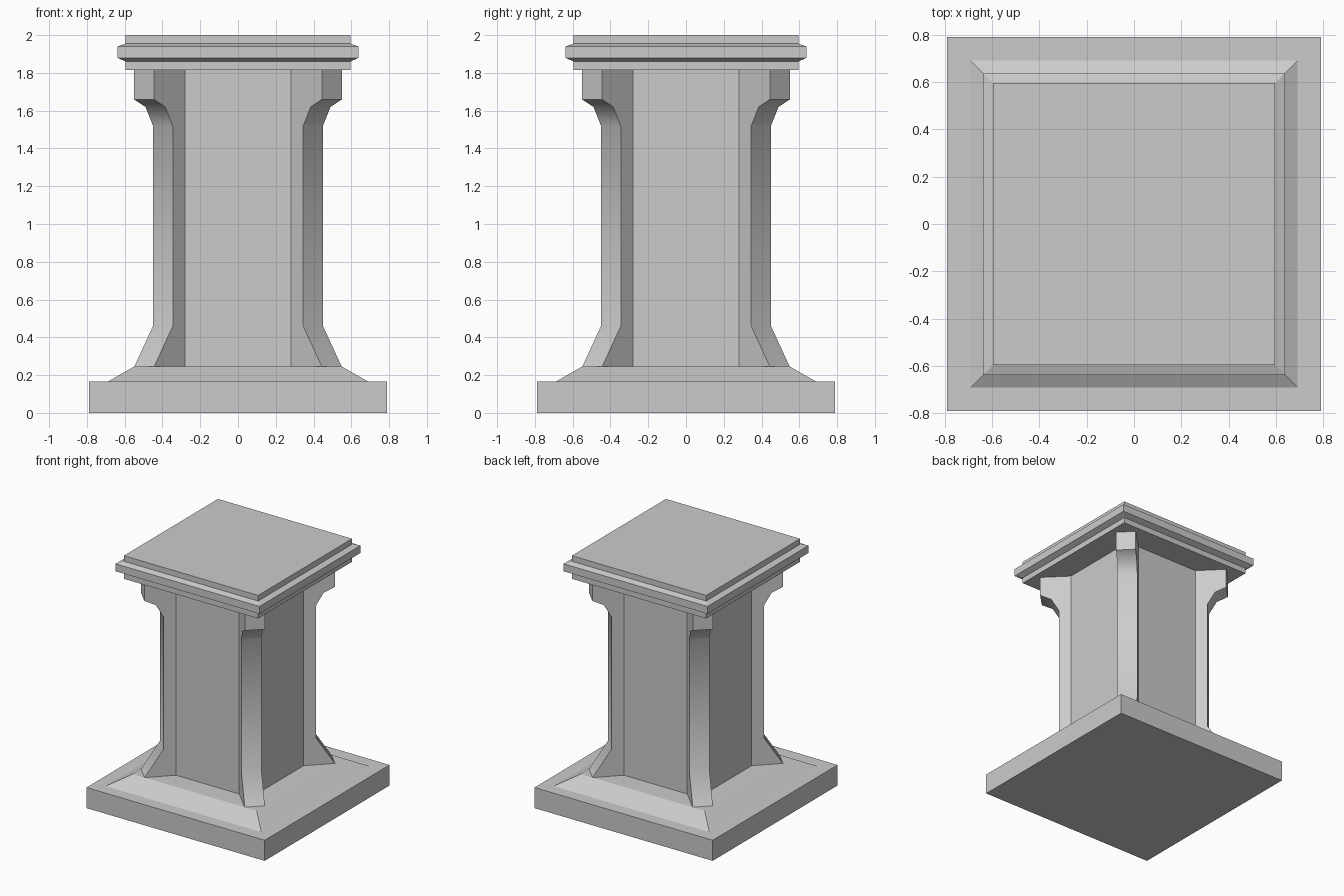
import bpy, bmesh, math
from mathutils import Matrix, Vector

cube = bpy.data.objects.get("Cube")
if cube:
    bpy.data.objects.remove(cube, do_unlink=True)

# Single stone colour
STONE = (0.6, 0.6, 0.6, 1)
stone = bpy.data.materials.new("grey stone")
stone.use_nodes = True
stone.diffuse_color = STONE
stone.node_tree.nodes["Principled BSDF"].inputs["Base Color"].default_value = STONE


def finish(name, bm):
    bmesh.ops.recalc_face_normals(bm, faces=bm.faces)
    mesh = bpy.data.meshes.new(name)
    bm.to_mesh(mesh)
    bm.free()
    mesh.materials.append(stone)
    obj = bpy.data.objects.new(name, mesh)
    bpy.context.collection.objects.link(obj)
    return obj


def square_tier(name, profile):
    """Stack square rings given as (half width, height) and cap both ends."""
    bm = bmesh.new()
    rings = [[bm.verts.new((sx * r, sy * r, z))
              for sx, sy in ((-1, -1), (1, -1), (1, 1), (-1, 1))]
             for r, z in profile]
    for low, high in zip(rings, rings[1:]):
        for i in range(4):
            j = (i + 1) % 4
            bm.faces.new((low[i], low[j], high[j], high[i]))
    bm.faces.new(rings[0])
    bm.faces.new(rings[-1])
    return finish(name, bm)


def buttress(name, profile, width, angle):
    """Extrude a side profile of (reach, height) and turn it to a corner."""
    bm = bmesh.new()
    face = bm.faces.new([bm.verts.new((r, -width / 2, z)) for r, z in profile])
    out = bmesh.ops.extrude_face_region(bm, geom=[face])
    moved = [v for v in out["geom"] if isinstance(v, bmesh.types.BMVert)]
    bmesh.ops.translate(bm, verts=moved, vec=Vector((0, width, 0)))
    bmesh.ops.transform(bm, matrix=Matrix.Rotation(angle, 4, "Z"), verts=bm.verts)
    obj = finish(name, bm)
    bpy.ops.object.select_all(action="DESELECT")
    obj.select_set(True)
    bpy.context.view_layer.objects.active = obj
    bpy.ops.object.shade_smooth_by_angle(angle=math.radians(40))


# Plinth with sloped step, shaft and moulded cap
square_tier("base_plinth", [(0.79, 0), (0.79, 0.165), (0.69, 0.165), (0.55, 0.245)])
square_tier("shaft", [(0.385, 0.24), (0.385, 1.82)])
square_tier("cap", [(0.595, 1.815), (0.595, 1.86), (0.638, 1.88), (0.638, 1.94),
                    (0.595, 1.955), (0.595, 2)])

# Four diagonal corner buttresses, flared at foot and head
WIDTH = 0.105 * math.sqrt(2)
outline = [(0.55, 0.243), (0.45, 0.46), (0.45, 1.52), (0.49, 1.62),
           (0.55, 1.66), (0.55, 1.818)]
reach = [(x * math.sqrt(2) - WIDTH / 2, z) for x, z in outline]
reach += [(0.3, 1.818), (0.3, 0.243)]
for i, corner in enumerate(("back_left", "back_right", "front_right", "front_left")):
    buttress(corner + "_buttress", reach, WIDTH, math.radians(45 + 90 * i))
